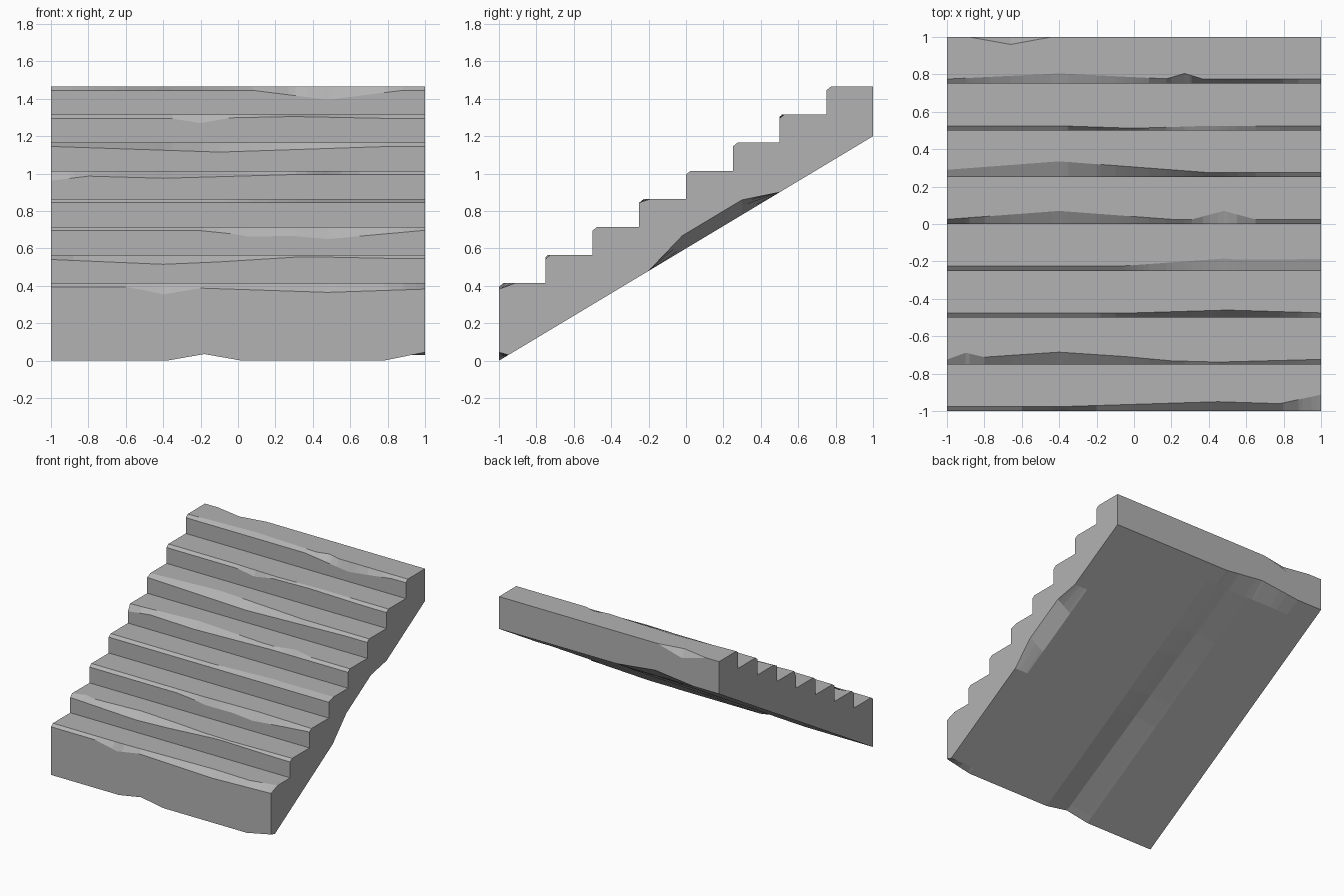
import bpy
import bmesh

if "Cube" in bpy.data.objects:
    bpy.data.objects.remove(bpy.data.objects["Cube"], do_unlink=True)

TREAD, RISE, FIRST, SLOPE = 0.25, 0.15, 0.415, 0.6

# Wear on each step's nose: (centre x, half width, amount)
# "top" bites back into the tread, "front" bites down the riser
WEAR = [
    {"top": [(.45, .8, .025), (1, .22, .055)], "front": [(-.4, .2, .04), (.48, .9, .03)]},
    {"top": [(-.9, .1, .03), (-.4, .6, .04), (.45, .5, -.013)], "front": [(-.4, .7, .03), (.4, .5, -.01)]},
    {"top": [(.5, .5, .015)], "front": [(.05, .25, .025), (.48, .5, .045)]},
    {"top": [(.48, .55, .04), (1, .45, .035)], "front": []},
    {"top": [(-.4, .6, .045), (.48, .17, .045)], "front": [(-1, .2, .03), (-.4, .7, .02)]},
    {"top": [(-.4, .8, .06)], "front": [(-.1, .9, .03)]},
    {"top": [(0, .4, -.013)], "front": [(-.2, .16, .025), (.3, .5, -.01)]},
    {"top": [(-.4, .6, .03), (.27, .1, .03)], "front": [(.48, .4, .05)]},
]
BACK_CHIP = [(-.66, .22, .04)]
FOOT_GROOVE = [(-.18, .2, .035)]
FOOT_CORNER = [(1, .22, .045)]
BACK_FOOT = [(-.42, .35, .04)]
SIDE_CHIP = [(1, .12, .08)]


def dent(x, dents):
    """Sum of tent-shaped dents at x."""
    return sum(a * max(0, 1 - abs(x - c) / w) for c, w, a in dents)


def section(x):
    """Closed stair outline (y, z) at a given x."""
    pts = []
    # Worn steps
    for i, wear in enumerate(WEAR):
        y, z = -1 + i * TREAD, FIRST + i * RISE
        if i:
            pts.append((y, z - RISE))
        pts.append((y, z - 0.02 - dent(x, wear["front"])))
        pts.append((y + 0.025 + dent(x, wear["top"]), z))
    # Back wall with a chipped top edge
    chip = dent(x, BACK_CHIP)
    pts += [(1 - chip, z), (1, z - 1.5 * chip)]
    # Sloping underside, back to front
    groove, corner = dent(x, FOOT_GROOVE), dent(x, FOOT_CORNER)
    side = dent(x, SIDE_CHIP)
    for y, extra in ((1, dent(x, BACK_FOOT)), (.88, 0), (.5, 0), (.3, side),
                     (-.02, side), (-.2, 0), (-.95, 0), (-1, corner)):
        fade = max(0, (.88 - y) / 1.88)
        pts.append((y, SLOPE * (y + 1) + extra + groove * fade))
    return pts


# Columns wherever a dent begins, peaks or ends
all_dents = BACK_CHIP + FOOT_GROOVE + FOOT_CORNER + BACK_FOOT + SIDE_CHIP
for wear in WEAR:
    all_dents = all_dents + wear["top"] + wear["front"]
stations = {-1.0, 1.0}
for c, w, a in all_dents:
    stations |= {round(x, 3) for x in (c - w, c, c + w) if -1 < x < 1}

# Loft the sections into one solid flight
bm = bmesh.new()
rings = [[bm.verts.new((x, y, z)) for y, z in section(x)] for x in sorted(stations)]
for r, s in zip(rings, rings[1:]):
    for k in range(len(r)):
        j = (k + 1) % len(r)
        bm.faces.new((r[k], r[j], s[j], s[k]))
bm.faces.new(rings[0])
bm.faces.new(rings[-1])
bmesh.ops.remove_doubles(bm, verts=bm.verts, dist=0.0005)
bmesh.ops.recalc_face_normals(bm, faces=bm.faces)
mesh = bpy.data.meshes.new("stone_stairs")
bm.to_mesh(mesh)
bm.free()

# Plain stone
stone = bpy.data.materials.new("stone_grey")
stone.use_nodes = True
colour = (0.45, 0.45, 0.45, 1)
stone.diffuse_color = colour
stone.node_tree.nodes["Principled BSDF"].inputs["Base Color"].default_value = colour
mesh.materials.append(stone)

stairs = bpy.data.objects.new("stone_stairs", mesh)
bpy.context.scene.collection.objects.link(stairs)
